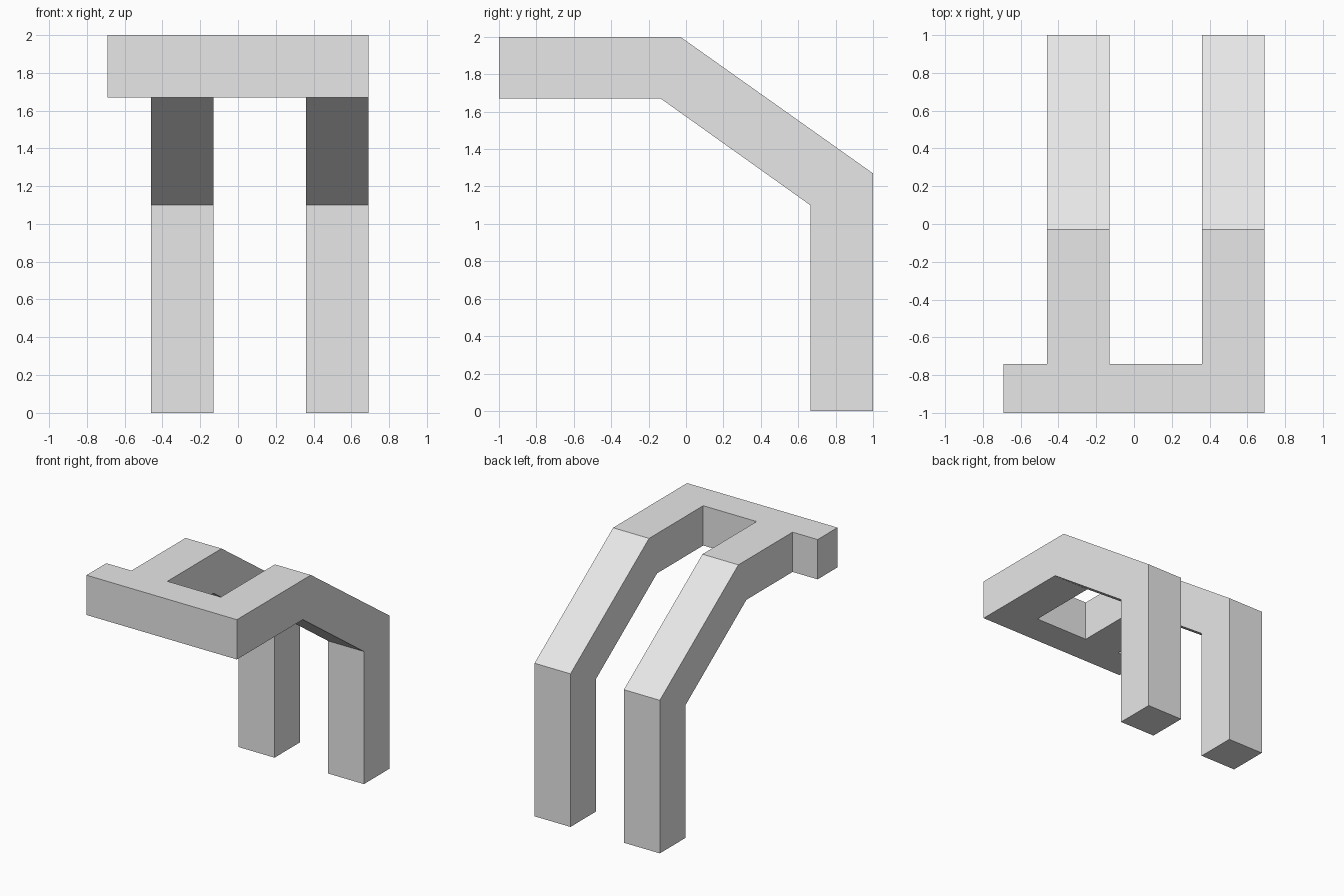
import bpy
import bmesh

cube = bpy.data.objects.get("Cube")
if cube:
    bpy.data.objects.remove(cube, do_unlink=True)

grey = bpy.data.materials.new("plain_grey")
grey.use_nodes = True
colour = (0.8, 0.8, 0.8, 1)
grey.diffuse_color = colour
grey.node_tree.nodes["Principled BSDF"].inputs["Base Color"].default_value = colour

TOP, UNDERSIDE = 2.0, 1.67
BAR_BACK = -0.74


def extrude_profile(name, profile, x_min, x_max):
    """Sweep a (y, z) outline sideways from x_min to x_max."""
    bm = bmesh.new()
    face = bm.faces.new([bm.verts.new((x_min, y, z)) for y, z in profile])
    swept = bmesh.ops.extrude_face_region(bm, geom=[face])
    verts = [v for v in swept["geom"] if isinstance(v, bmesh.types.BMVert)]
    bmesh.ops.translate(bm, verts=verts, vec=(x_max - x_min, 0, 0))
    bmesh.ops.recalc_face_normals(bm, faces=bm.faces)
    mesh = bpy.data.meshes.new(name)
    bm.to_mesh(mesh)
    bm.free()
    mesh.materials.append(grey)
    obj = bpy.data.objects.new(name, mesh)
    bpy.context.collection.objects.link(obj)
    return obj


# Front crossbar
bar = [(-1, UNDERSIDE), (BAR_BACK, UNDERSIDE), (BAR_BACK, TOP), (-1, TOP)]
extrude_profile("crossbar", bar, -0.69, 0.69)

# Bent legs: level arm, sloping brace and upright post in one outline
leg = [(BAR_BACK, TOP), (-0.03, TOP), (1, 1.27), (1, 0),
       (0.665, 0), (0.665, 1.1), (-0.135, UNDERSIDE), (BAR_BACK, UNDERSIDE)]
for name, x_min in (("right_leg", -0.46), ("left_leg", 0.36)):
    extrude_profile(name, leg, x_min, x_min + 0.33)
